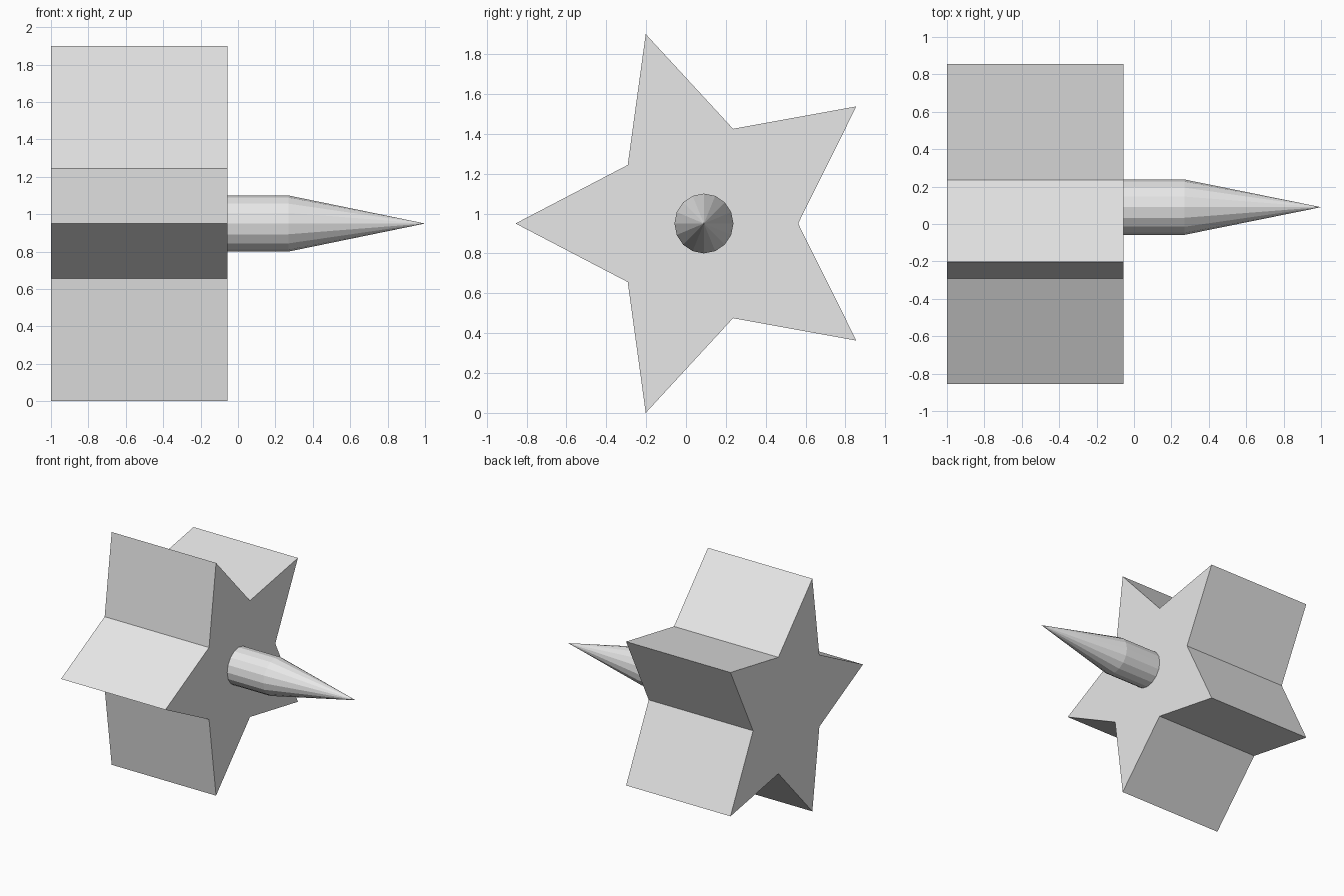
import bpy, bmesh, math

if "Cube" in bpy.data.objects:
    bpy.data.objects.remove(bpy.data.objects["Cube"])

CY, CZ = 0.09, 0.95          # shared axis of star and spike
X_BACK, X_FACE, X_SHOULDER, X_TIP = -1.0, -0.057, 0.27, 1.0

grey = bpy.data.materials.new("light_grey")
grey.diffuse_color = (0.8, 0.8, 0.8, 1)
grey.use_nodes = True
grey.node_tree.nodes["Principled BSDF"].inputs["Base Color"].default_value = grey.diffuse_color


def ring(bm, x, pts):
    return [bm.verts.new((x, CY + y, CZ + z)) for y, z in pts]


def bridge(bm, a, b):
    n = len(a)
    for i in range(n):
        j = (i + 1) % n
        bm.faces.new((a[i], a[j], b[j], b[i]))


def finish(bm, name):
    bmesh.ops.recalc_face_normals(bm, faces=bm.faces[:])
    mesh = bpy.data.meshes.new(name)
    bm.to_mesh(mesh)
    bm.free()
    mesh.materials.append(grey)
    bpy.context.collection.objects.link(bpy.data.objects.new(name, mesh))


def ellipse(n, ry, rz, scale=lambda i: 1):
    return [(-ry * scale(i) * math.cos(2 * math.pi * i / n),
             rz * scale(i) * math.sin(2 * math.pi * i / n)) for i in range(n)]


# Five-pointed star block, one point towards -y
bm = bmesh.new()
star = ellipse(10, 0.945, 0.999, lambda i: 0.5 if i % 2 else 1)
back, face = ring(bm, X_BACK, star), ring(bm, X_FACE, star)
bridge(bm, back, face)
bm.faces.new(back)
bm.faces.new(face)
finish(bm, "star_block")

# Sixteen-sided shaft ending in a long point
bm = bmesh.new()
circle = ellipse(16, 0.148, 0.15)
base, shoulder = ring(bm, X_FACE, circle), ring(bm, X_SHOULDER, circle)
bridge(bm, base, shoulder)
bm.faces.new(base)
tip = bm.verts.new((X_TIP, CY, CZ))
for i in range(16):
    bm.faces.new((shoulder[i], shoulder[(i + 1) % 16], tip))
finish(bm, "pointed_spike")
